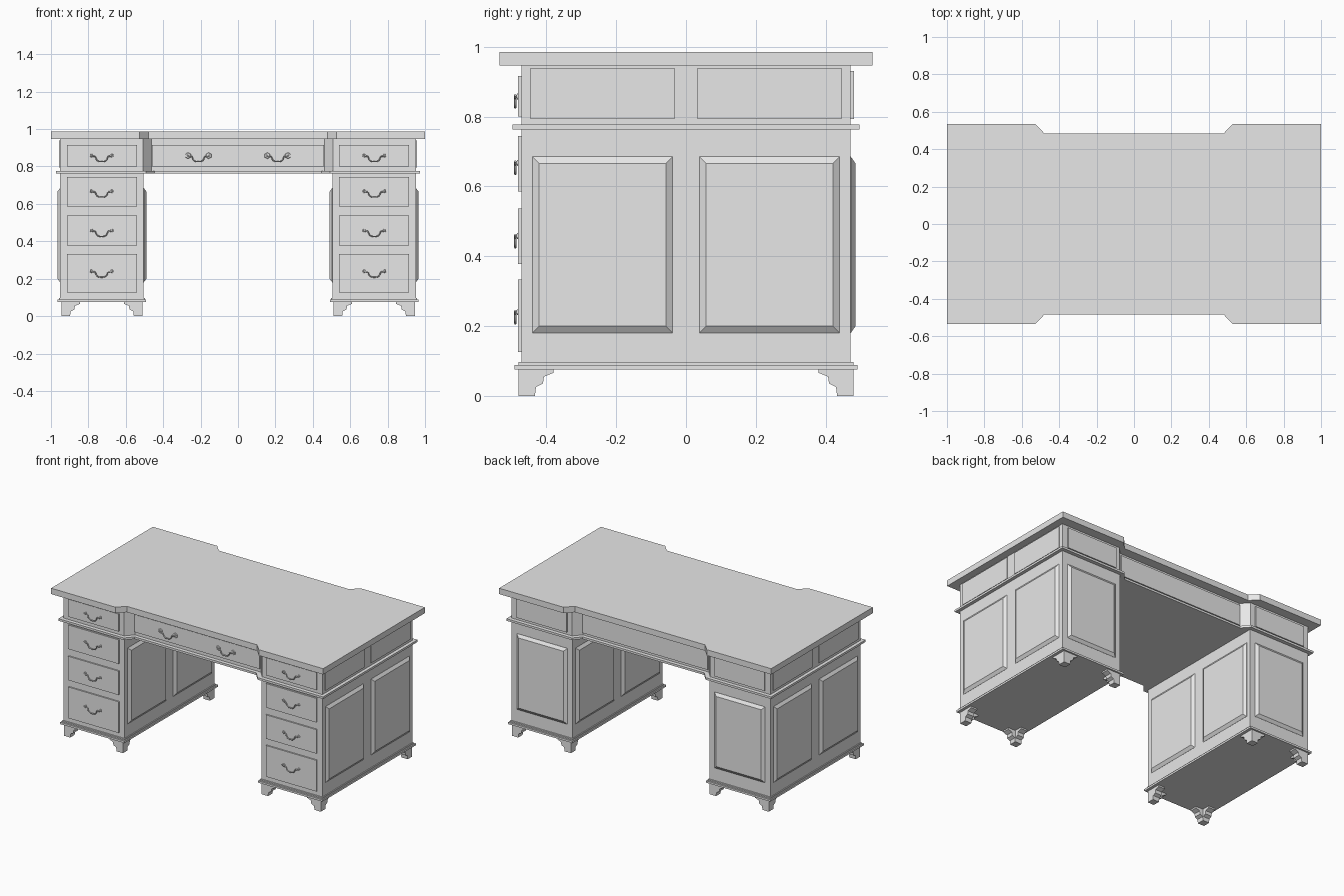
import bpy, bmesh
from mathutils import Matrix

cube = bpy.data.objects.get("Cube")
if cube:
    bpy.data.objects.remove(cube, do_unlink=True)

GREY = (0.8, 0.8, 0.8, 1)
paint = bpy.data.materials.new("plain_grey")
paint.use_nodes = True
paint.diffuse_color = GREY
paint.node_tree.nodes["Principled BSDF"].inputs["Base Color"].default_value = GREY


def add_object(name, bm):
    bmesh.ops.recalc_face_normals(bm, faces=bm.faces)
    mesh = bpy.data.meshes.new(name)
    bm.to_mesh(mesh)
    bm.free()
    mesh.materials.append(paint)
    obj = bpy.data.objects.new(name, mesh)
    bpy.context.collection.objects.link(obj)
    return obj


def loft(bm, lower, upper):
    """Closed solid between two matching outlines."""
    a = [bm.verts.new(p) for p in lower]
    b = [bm.verts.new(p) for p in upper]
    bm.faces.new(a)
    bm.faces.new(b)
    for i in range(len(a)):
        j = (i + 1) % len(a)
        bm.faces.new((a[i], a[j], b[j], b[i]))


def slab(name, outline, z0, z1):
    bm = bmesh.new()
    loft(bm, [(x, y, z0) for x, y in outline], [(x, y, z1) for x, y in outline])
    return add_object(name, bm)


def box(name, x0, x1, y, z0, z1):
    return slab(name, [(x0, -y), (x1, -y), (x1, y), (x0, y)], z0, z1)


def break_front(x, y, outer, inner, depth):
    """Desk outline with the middle of the front and back set in."""
    half = [(x, -y), (x, y), (outer, y), (inner, y - depth)]
    turned = [(-px, -py) for px, py in half]
    back = [(-inner, y - depth), (-outer, y), (-x, y)]
    front = [(-x, -y), (-outer, -y), (-inner, depth - y),
             (inner, depth - y), (outer, -y)]
    return half + back + front


def panel(name, axis, side, plane, u0, u1, z0, z1, rise, bevel=0.0):
    """Raised panel on a vertical face whose normal is side * axis."""
    def ring(inset, out):
        d = side * (plane + out)
        corners = [(u0 + inset, z0 + inset), (u1 - inset, z0 + inset),
                   (u1 - inset, z1 - inset), (u0 + inset, z1 - inset)]
        return [(d, u, z) if axis == "x" else (u, d, z) for u, z in corners]
    bm = bmesh.new()
    loft(bm, ring(0, -0.003), ring(0, 0) if not bevel else ring(0, 0.0005))
    loft(bm, ring(0, 0), ring(bevel, rise))
    return add_object(name, bm)


# Top, frieze and waist moulding share the stepped outline
slab("desk_top", break_front(1.0, 0.534, 0.527, 0.479, 0.05), 0.947, 0.986)
slab("frieze", break_front(0.951, 0.472, 0.508, 0.463, 0.05), 0.77, 0.95)
slab("waist_moulding", break_front(0.973, 0.497, 0.492, 0.447, 0.05), 0.763, 0.777)

# Middle drawer and the matching back panel
panel("middle_drawer", "y", -1, 0.422, -0.46, 0.46, 0.80, 0.916, 0.009)
panel("middle_back_panel", "y", 1, 0.422, -0.46, 0.46, 0.794, 0.931, 0.009)

# Drop handle: curved bail and two round posts with plates
curve = bpy.data.curves.new("bail_path", "CURVE")
curve.dimensions = "3D"
curve.bevel_depth = 0.0035
curve.bevel_resolution = 1
curve.resolution_u = 4
curve.use_fill_caps = True
arm = [(0.062, 0.004), (0.05, -0.004), (0.036, -0.004), (0.03, -0.016), (0.022, -0.027)]
path = [(-u, z) for u, z in arm] + [(0, -0.032)] + [(u, z) for u, z in reversed(arm)]
spline = curve.splines.new("BEZIER")
spline.bezier_points.add(len(path) - 1)
for point, (u, z) in zip(spline.bezier_points, path):
    point.co = (u, -0.008, z)
    point.handle_left_type = point.handle_right_type = "AUTO"
helper = bpy.data.objects.new("bail_helper", curve)
bpy.context.collection.objects.link(helper)
bpy.context.view_layer.update()
evaluated = helper.evaluated_get(bpy.context.evaluated_depsgraph_get())
bail = bpy.data.meshes.new_from_object(evaluated)
bpy.data.objects.remove(helper, do_unlink=True)


def handle(name, x, face_y, z, plate_radius, sides):
    bm = bmesh.new()
    bm.from_mesh(bail)
    for f in bm.faces:
        f.smooth = True
        f.material_index = 0
    turn = Matrix.Rotation(1.5708, 4, "X")
    for u in (-0.055, 0.055):
        for radius, depth, count in ((plate_radius, 0.004, sides), (0.005, 0.01, 8)):
            bmesh.ops.create_cone(
                bm, cap_ends=True, segments=count, radius1=radius, radius2=radius * 0.85,
                depth=depth, matrix=Matrix.Translation((u, -depth / 2, 0)) @ turn)
    bmesh.ops.translate(bm, verts=bm.verts, vec=(x, face_y, z))
    return add_object(name, bm)


for s in (-1, 1):
    handle("middle_handle", s * 0.212, -0.431, 0.858, 0.017, 6)


def foot(name, cx, cy, dx, dy):
    """Bracket foot: two shaped wings meeting at an outer corner."""
    profile = [(0, 0.078), (0, 0), (0.047, 0), (0.05, 0.025), (0.07, 0.035),
               (0.073, 0.055), (0.1, 0.066), (0.1, 0.078)]
    bm = bmesh.new()
    width = 0.047
    loft(bm, [(cx + dx * u, cy, z) for u, z in profile],
         [(cx + dx * u, cy + dy * width, z) for u, z in profile])
    loft(bm, [(cx, cy + dy * u, z) for u, z in profile],
         [(cx + dx * width, cy + dy * u, z) for u, z in profile])
    return add_object(name, bm)


# Pedestals, mirrored left and right
INNER, OUTER = 0.504, 0.951
DRAWERS = [(0.80, 0.916, 0.858), (0.585, 0.745, 0.668),
           (0.378, 0.537, 0.458), (0.126, 0.333, 0.24)]
for s, side in ((1, "left"), (-1, "right")):
    def span(a, b):
        return sorted((s * a, s * b))

    box(side + "_pedestal", *span(INNER, OUTER), 0.472, 0.085, 0.77)
    box(side + "_base_moulding", *span(INNER - 0.013, OUTER + 0.013), 0.491, 0.076, 0.089)
    box(side + "_base_step", *span(INNER - 0.006, OUTER + 0.006), 0.48, 0.088, 0.097)

    # Drawers and their handles
    u0, u1 = span(0.541, 0.913)
    for z0, z1, hz in DRAWERS:
        panel(side + "_drawer", "y", -1, 0.472, u0, u1, z0, z1, 0.009)
        handle(side + "_drawer_handle", s * 0.729, -0.481, hz, 0.009, 10)

    # Back panels
    panel(side + "_back_frieze_panel", "y", 1, 0.472, u0, u1, 0.794, 0.931, 0.009)
    panel(side + "_back_panel", "y", 1, 0.472, u0, u1, 0.18, 0.686, 0.014, 0.02)

    # Paired panels on the outer and kneehole sides
    for v0, v1 in ((-0.441, -0.038), (0.038, 0.441)):
        panel(side + "_frieze_panel", "x", s, OUTER, v0 - 0.005, v1 + 0.005,
              0.794, 0.94, 0.005)
        panel(side + "_outer_panel", "x", s, OUTER, v0, v1, 0.18, 0.686, 0.014, 0.02)
        panel(side + "_kneehole_panel", "x", -s, -INNER, v0, v1, 0.18, 0.686, 0.014, 0.02)

    # Feet
    for y in (-1, 1):
        foot(side + "_outer_foot", s * 0.945, y * 0.48, -s, -y)
        foot(side + "_inner_foot", s * 0.51, y * 0.48, s, -y)

bpy.data.meshes.remove(bail)
